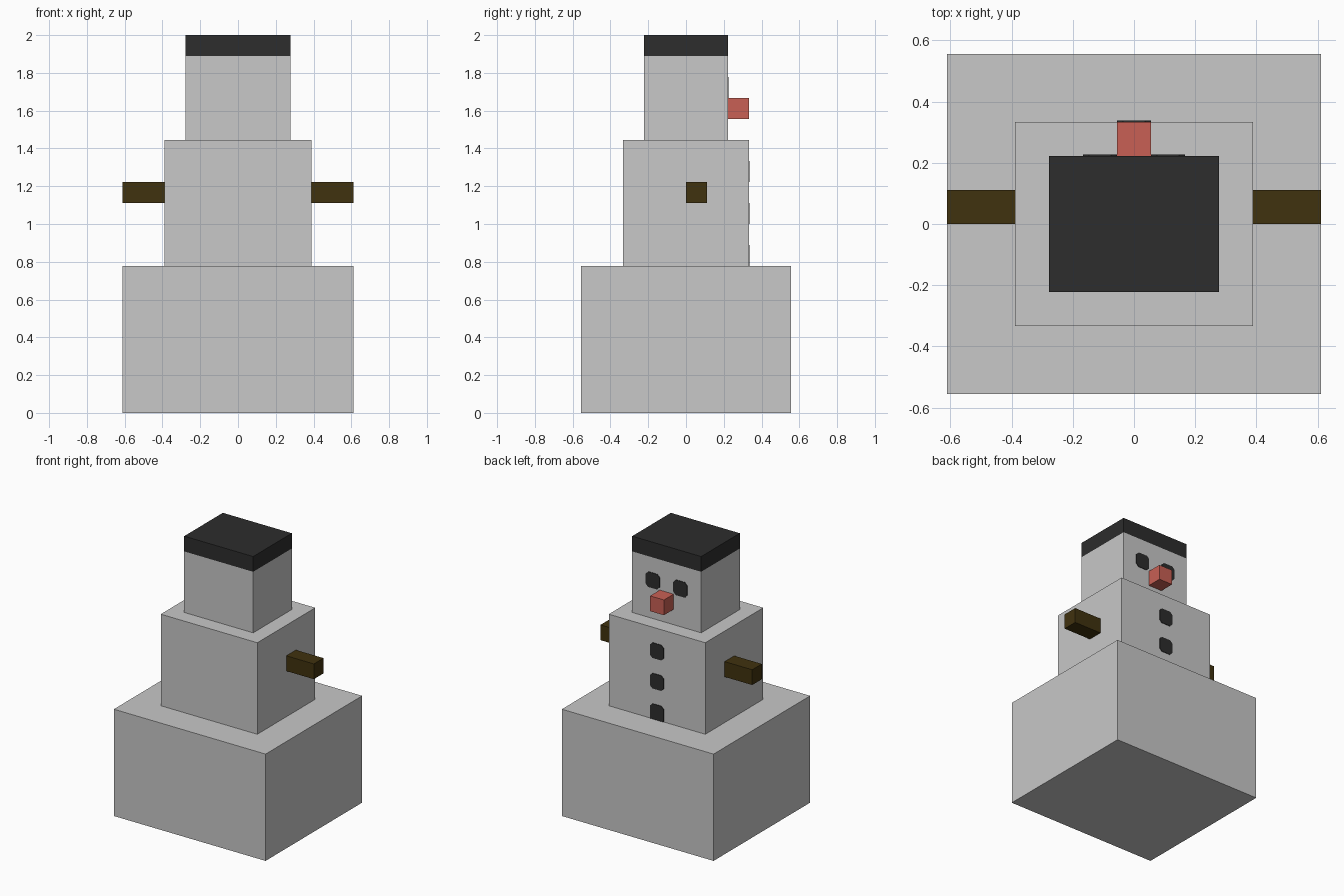
import bpy
import bmesh

if "Cube" in bpy.data.objects:
    bpy.data.objects.remove(bpy.data.objects["Cube"])

U = 2 / 36  # the model sits on a regular grid, 36 units tall


def material(name, rgb):
    m = bpy.data.materials.new(name)
    m.diffuse_color = (*rgb, 1)
    m.use_nodes = True
    m.node_tree.nodes["Principled BSDF"].inputs["Base Color"].default_value = m.diffuse_color
    return m


SNOW = material("snow_grey", (0.58, 0.58, 0.58))
COAL = material("coal_black", (0.026, 0.026, 0.026))
CARROT = material("carrot_red", (0.578, 0.117, 0.089))
WOOD = material("dark_wood", (0.051, 0.032, 0.0045))


def add_object(name, bm, mat):
    bmesh.ops.recalc_face_normals(bm, faces=bm.faces)
    mesh = bpy.data.meshes.new(name)
    bm.to_mesh(mesh)
    bm.free()
    mesh.materials.append(mat)
    obj = bpy.data.objects.new(name, mesh)
    bpy.context.collection.objects.link(obj)


def box(name, lo, hi, mat):
    """Box between two corners given in grid units."""
    bm = bmesh.new()
    bmesh.ops.create_cube(bm, size=1)
    for v in bm.verts:
        v.co = [(l if c < 0 else h) * U for c, l, h in zip(v.co, lo, hi)]
    add_object(name, bm, mat)


def plate(name, x, y, z, mat, flat_bottom=False):
    """Thin square with clipped corners on a +y face, centred at grid x, z."""
    c, thick = 0.65, 0.004
    b = 1.0 if flat_bottom else c
    outline = [(-b, -1), (b, -1), (1, -b), (1, c), (c, 1), (-c, 1), (-1, c), (-1, -b)]
    outline = list(dict.fromkeys(outline))
    bm = bmesh.new()
    face = bm.faces.new([bm.verts.new(((x + px) * U, y * U, (z + pz) * U))
                         for px, pz in outline])
    ext = bmesh.ops.extrude_face_region(bm, geom=[face])["geom"]
    bmesh.ops.translate(bm, vec=(0, thick, 0),
                        verts=[g for g in ext if isinstance(g, bmesh.types.BMVert)])
    add_object(name, bm, mat)


# Stacked body
box("lower_body", (-11, -10, 0), (11, 10, 14), SNOW)
box("middle_body", (-7, -6, 14), (7, 6, 26), SNOW)
box("head", (-5, -4, 26), (5, 4, 34), SNOW)
box("hat", (-5, -4, 34), (5, 4, 36), COAL)

# Nose
box("nose", (-1, 4, 28), (1, 6, 30), CARROT)

# Arms and eyes on both sides
for side, s in (("left", -1), ("right", 1)):
    x0, x1 = sorted((7 * s, 11 * s))
    box(f"{side}_arm", (x0, 0, 20), (x1, 2, 22), WOOD)
    plate(f"{side}_eye", 2 * s, 4, 31, COAL)

# Buttons down the chest
for i, z in enumerate((23, 19, 15)):
    plate(f"button_{i + 1}", 0, 6, z, COAL, flat_bottom=(z == 15))
